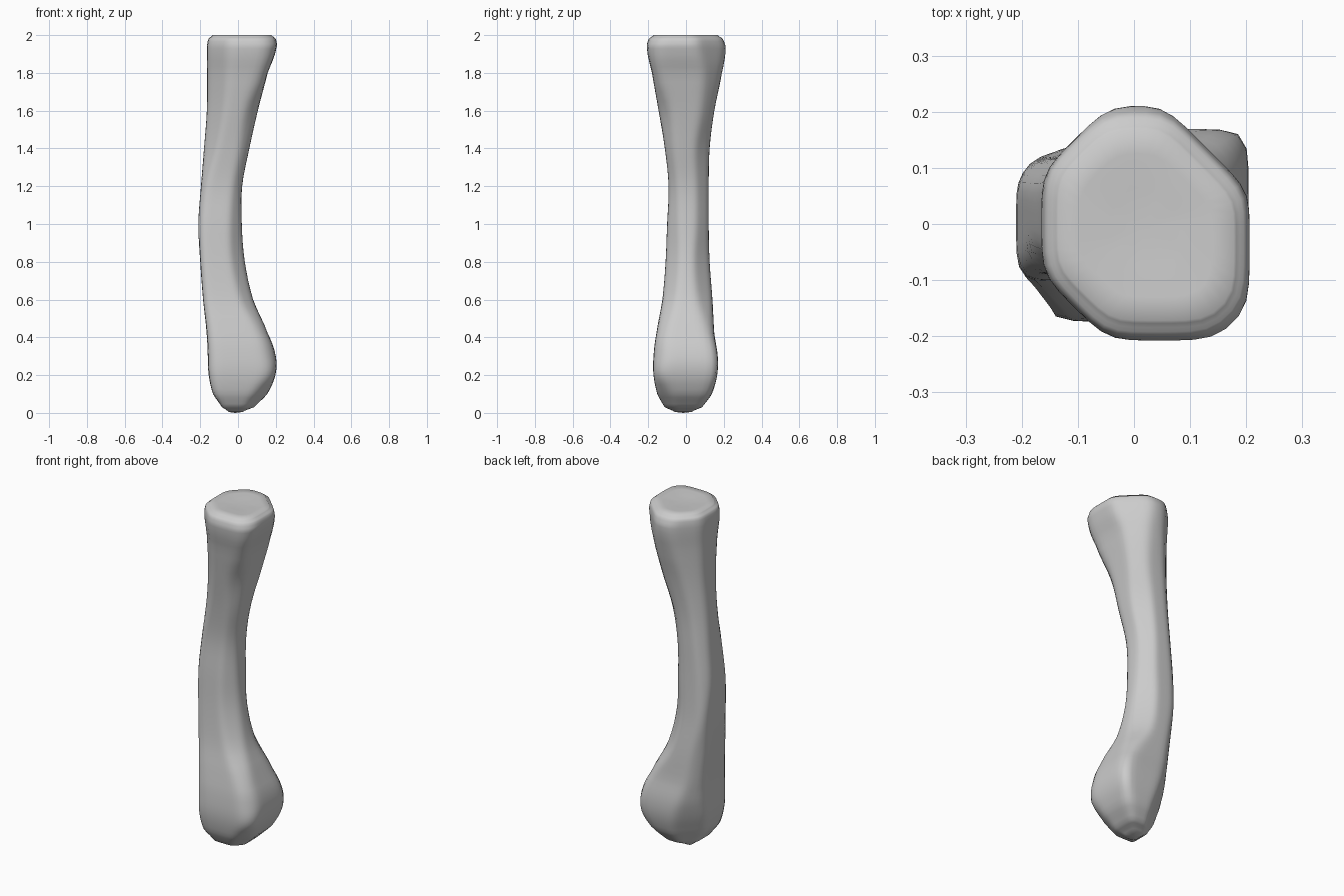
import bpy, bmesh, math

if "Cube" in bpy.data.objects:
    bpy.data.objects.remove(bpy.data.objects["Cube"])

# Silhouette by height: z, x min/max, y min/max
WIDTHS = [
    (0.005, -0.05, 0.025, -0.06, 0.03),
    (0.03, -0.085, 0.085, -0.112, 0.085),
    (0.10, -0.132, 0.155, -0.152, 0.137),
    (0.20, -0.155, 0.198, -0.172, 0.165),
    (0.30, -0.160, 0.200, -0.172, 0.168),
    (0.42, -0.166, 0.158, -0.157, 0.150),
    (0.60, -0.185, 0.080, -0.125, 0.140),
    (0.80, -0.200, 0.036, -0.108, 0.125),
    (1.00, -0.210, 0.020, -0.100, 0.120),
    (1.20, -0.196, 0.022, -0.092, 0.120),
    (1.40, -0.180, 0.060, -0.112, 0.125),
    (1.60, -0.165, 0.105, -0.145, 0.150),
    (1.80, -0.163, 0.157, -0.180, 0.190),
    (1.93, -0.165, 0.203, -0.207, 0.210),
    (1.98, -0.157, 0.200, -0.198, 0.195),
    (2.00, -0.135, 0.178, -0.172, 0.168),
]
# Diagonal silhouette at the same heights: along +x+y min/max, along -x+y min/max
DIAGONALS = [
    (-0.07, 0.03, -0.05, 0.05), (-0.15, 0.11, -0.105, 0.07),
    (-0.205, 0.19, -0.165, 0.10), (-0.226, 0.252, -0.228, 0.135),
    (-0.226, 0.248, -0.222, 0.16), (-0.222, 0.19, -0.185, 0.175),
    (-0.214, 0.097, -0.095, 0.19), (-0.21, 0.054, -0.05, 0.208),
    (-0.203, 0.051, -0.04, 0.203), (-0.181, 0.053, -0.045, 0.19),
    (-0.157, 0.075, -0.085, 0.177), (-0.152, 0.13, -0.128, 0.171),
    (-0.163, 0.175, -0.21, 0.174), (-0.18, 0.187, -0.25, 0.181),
    (-0.174, 0.18, -0.24, 0.175), (-0.15, 0.155, -0.215, 0.152),
]
SIDES, STEPS, SHARP = 48, 4, 16
ROWS = [w + d for w, d in zip(WIDTHS, DIAGONALS)]


def spline(a, b, c, d, t):
    return b + 0.5 * t * (c - a + t * (2*a - 5*b + 4*c - d + t * (3*(b - c) + d - a)))


def outline(z, x0, x1, y0, y1, u0, u1, v0, v1):
    """Rounded octagon touching the eight silhouette limits."""
    cx, cy = (x0 + x1) / 2, (y0 + y1) / 2
    limits = (x1, u1, y1, v1, -x0, -u0, -y0, -v0)
    planes = []
    for i, lim in enumerate(limits):
        a = i * math.pi / 4
        planes.append((a, max(0.01, lim - cx * math.cos(a) - cy * math.sin(a))))
    pts = []
    for k in range(SIDES):
        t = 2 * math.pi * k / SIDES
        r = sum(max(0, math.cos(t - a) / d) ** SHARP for a, d in planes) ** (-1 / SHARP)
        pts.append((r * math.cos(t), r * math.sin(t)))
    xs, ys = zip(*pts)
    fit = lambda v, s, lo, hi: lo + (v - min(s)) / (max(s) - min(s)) * (hi - lo)
    return [(fit(x, xs, x0, x1), fit(y, ys, y0, y1), z) for x, y in pts]


# Interpolate heights
levels = []
n = len(ROWS)
for i in range(n - 1):
    quad = [ROWS[max(0, min(n - 1, i + j))] for j in (-1, 0, 1, 2)]
    for s in range(STEPS):
        t = s / STEPS
        lv = [spline(*c, t) for c in zip(*quad)]
        lv[0] = ROWS[i][0] + t * (ROWS[i + 1][0] - ROWS[i][0])
        levels.append(lv)
levels.append(ROWS[-1])

# Loft the bone
bm = bmesh.new()
rings = [[bm.verts.new(p) for p in outline(*lv)] for lv in levels]

# Very shallow dish on the upper joint face
cx, cy = 0.02, -0.005
for f, dz in ((0.75, 0.0), (0.4, -0.005)):
    rings.append([bm.verts.new((cx + (v.co.x - cx) * f, cy + (v.co.y - cy) * f, 2 + dz))
                  for v in rings[len(levels) - 1]])
for lower, upper in zip(rings, rings[1:]):
    for k in range(SIDES):
        m = (k + 1) % SIDES
        bm.faces.new((lower[k], lower[m], upper[m], upper[k]))
for ring, tip in ((rings[0], (-0.015, -0.015, 0)), (rings[-1], (cx, cy, 1.993))):
    v = bm.verts.new(tip)
    for k in range(SIDES):
        bm.faces.new((ring[k], ring[(k + 1) % SIDES], v))
bmesh.ops.recalc_face_normals(bm, faces=bm.faces)
for f in bm.faces:
    f.smooth = True

mesh = bpy.data.meshes.new("bone")
bm.to_mesh(mesh)
bm.free()
bone = bpy.data.objects.new("bone", mesh)
bpy.context.collection.objects.link(bone)
